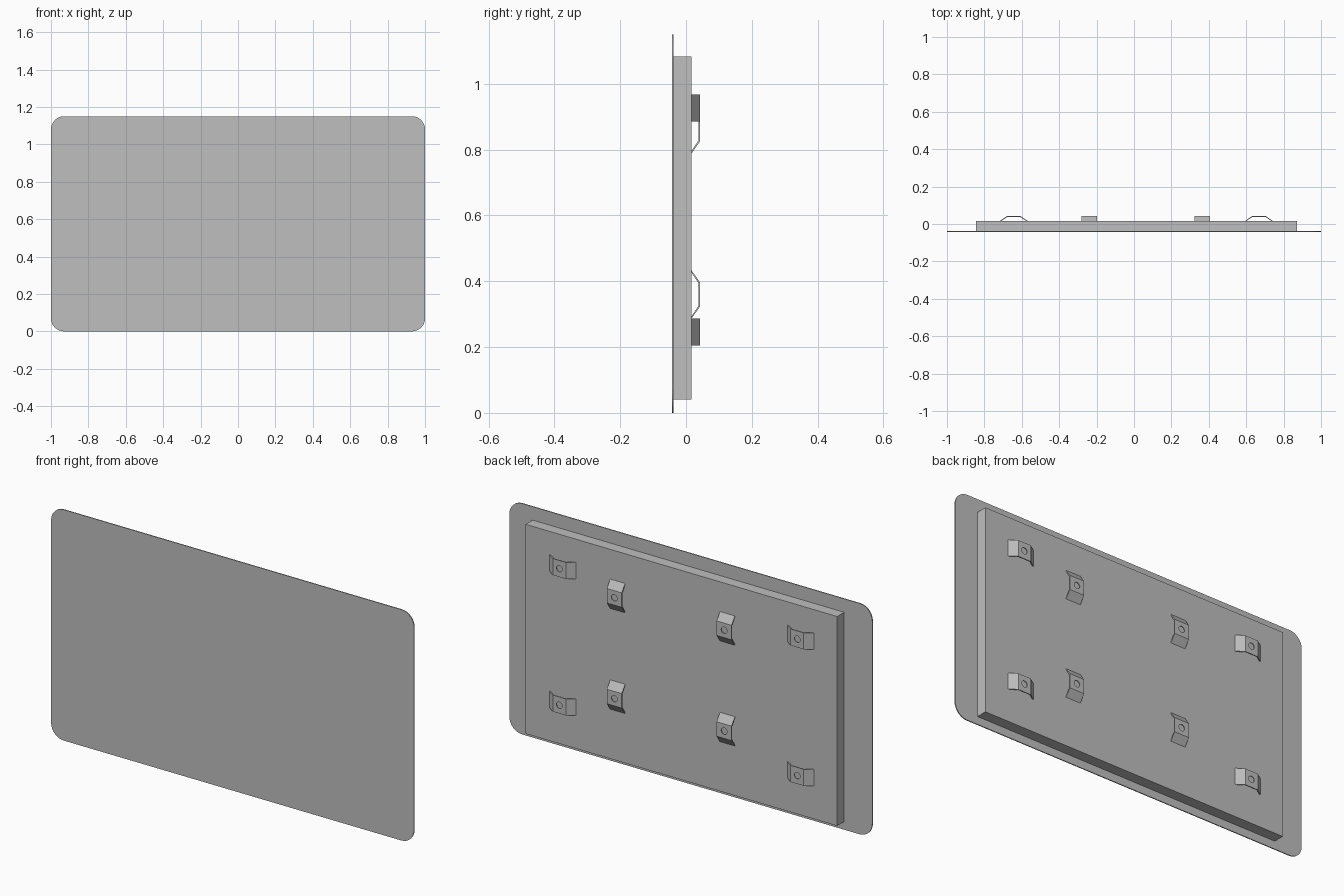
import bpy
import bmesh
from math import radians, sin, cos
from mathutils import Matrix

cube = bpy.data.objects.get("Cube")
if cube:
    bpy.data.objects.remove(cube, do_unlink=True)

grey = bpy.data.materials.new("plain_grey")
grey.use_nodes = True
colour = (0.52, 0.52, 0.52, 1)
grey.diffuse_color = colour
grey.node_tree.nodes["Principled BSDF"].inputs["Base Color"].default_value = colour


def add_object(name, mesh):
    obj = bpy.data.objects.new(name, mesh)
    bpy.context.collection.objects.link(obj)
    return obj


def prism(name, outline, y0, y1=None, depth_axis=1):
    """Extrude a 2D outline along y (x, z outline) or along z (x, y outline)."""
    bm = bmesh.new()
    if depth_axis == 1:
        verts = [bm.verts.new((a, y0, b)) for a, b in outline]
        step = (0, y1 - y0, 0)
    else:
        verts = [bm.verts.new((a, b, y0)) for a, b in outline]
        step = (0, 0, y1 - y0)
    face = bm.faces.new(verts)
    extruded = bmesh.ops.extrude_face_region(bm, geom=[face])["geom"]
    moved = [v for v in extruded if isinstance(v, bmesh.types.BMVert)]
    bmesh.ops.translate(bm, verts=moved, vec=step)
    bmesh.ops.recalc_face_normals(bm, faces=bm.faces)
    mesh = bpy.data.meshes.new(name)
    bm.to_mesh(mesh)
    bm.free()
    mesh.materials.append(grey)
    return add_object(name, mesh)


# Thin front panel with rounded corners
radius, height, steps = 0.07, 1.15, 8
outline = []
corners = [(1, 1, 0), (-1, 1, 90), (-1, 0, 180), (1, 0, 270)]
for side, top, start in corners:
    cx = side * (1 - radius)
    cz = height - radius if top else radius
    for i in range(steps + 1):
        a = radians(start + 90 * i / steps)
        outline.append((cx + radius * cos(a), cz + radius * sin(a)))
prism("front_panel", outline, -0.043, -0.038)

# Backing board, slightly off centre
back = 0.017
prism("backing_board", [(-0.845, 0.04), (0.872, 0.04), (0.872, 1.083), (-0.845, 1.083)],
      -0.038, back)

# Bent strap clip with a screw hole in its flat middle
half = [(0.073, 0), (0.036, 0.026), (0.034, 0.021), (0.066, 0)]
profile = [(-half[0][0], 0), (-half[1][0], half[1][1]), half[1], half[0],
           half[3], half[2], (-half[2][0], half[2][1]), (-half[3][0], 0)]
clip = prism("side_clip", profile, -0.041, 0.041, depth_axis=2)

bm = bmesh.new()
bmesh.ops.create_cone(bm, cap_ends=True, segments=20, radius1=0.016, radius2=0.016, depth=0.04,
                      matrix=Matrix.Translation((0, 0.024, 0)) @ Matrix.Rotation(radians(90), 4, 'X'))
cutter_mesh = bpy.data.meshes.new("hole_cutter")
bm.to_mesh(cutter_mesh)
bm.free()
cutter_mesh.materials.append(grey)
cutter = add_object("hole_cutter", cutter_mesh)
cutter.hide_render = True
hole = clip.modifiers.new("screw_hole", 'BOOLEAN')
hole.operation = 'DIFFERENCE'
hole.solver = 'EXACT'
hole.object = cutter
bpy.context.view_layer.update()
cut_mesh = bpy.data.meshes.new_from_object(clip.evaluated_get(bpy.context.evaluated_depsgraph_get()))
bpy.data.objects.remove(clip, do_unlink=True)
bpy.data.objects.remove(cutter, do_unlink=True)

# Horizontal clips near the ends, upright clips nearer the middle
groups = [("side_clip", (-0.643, 0.668), (0.246, 0.926), 0),
          ("upright_clip", (-0.24, 0.365), (0.36, 0.862), 90)]
for name, xs, zs, turn in groups:
    for x in xs:
        for z in zs:
            obj = add_object(name, cut_mesh)
            obj.location = (x, back, z)
            obj.rotation_euler = (0, radians(turn), 0)
